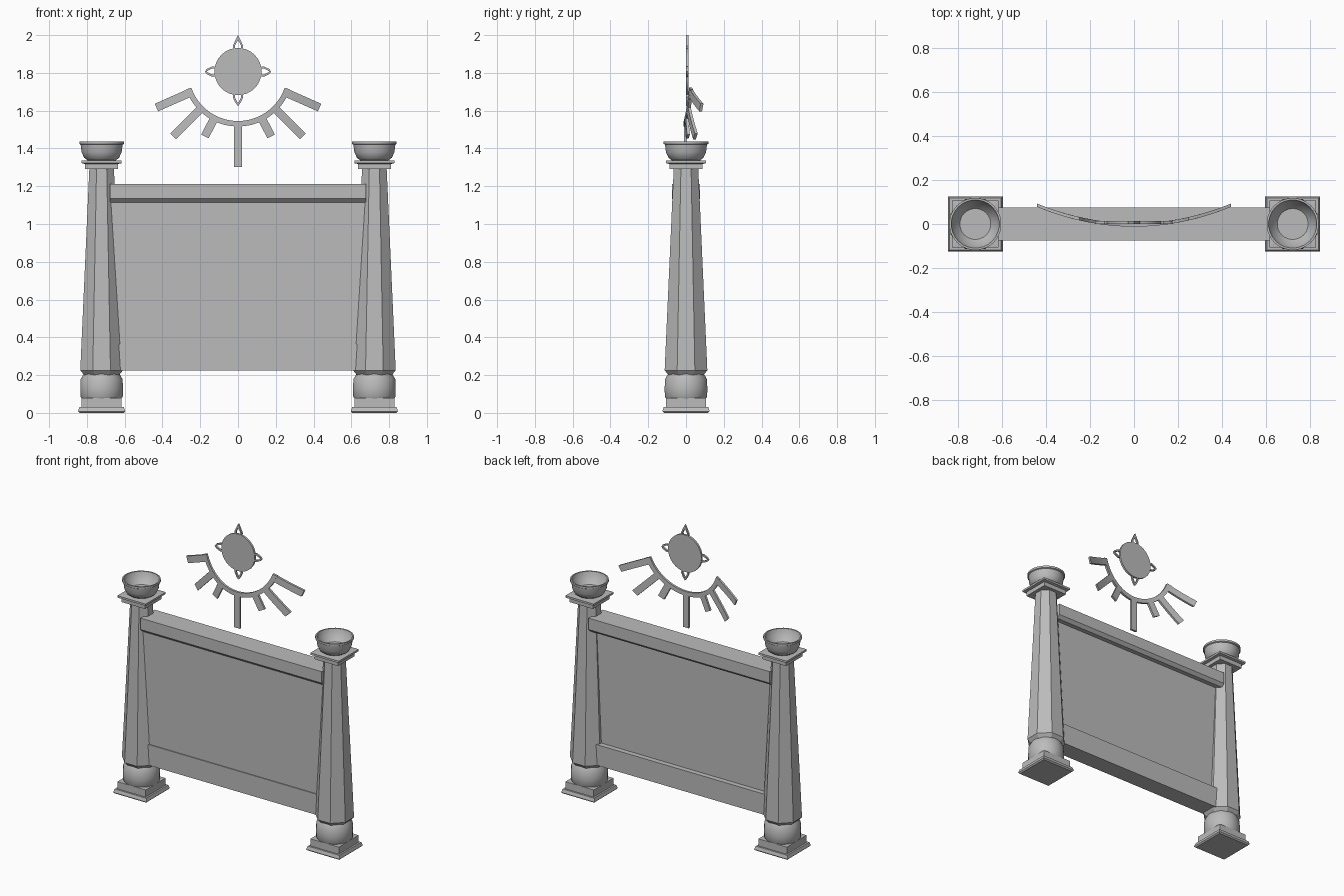
import bpy, bmesh, math
from math import sin, cos, pi, radians

cube = bpy.data.objects.get("Cube")
if cube:
    bpy.data.objects.remove(cube, do_unlink=True)

stone = bpy.data.materials.new("grey stone")
stone.use_nodes = True
GREY = (0.5, 0.5, 0.5, 1)
stone.diffuse_color = GREY
stone.node_tree.nodes["Principled BSDF"].inputs["Base Color"].default_value = GREY


def finish(name, bm, smooth=False):
    bmesh.ops.recalc_face_normals(bm, faces=bm.faces)
    mesh = bpy.data.meshes.new(name)
    bm.to_mesh(mesh)
    bm.free()
    mesh.materials.append(stone)
    obj = bpy.data.objects.new(name, mesh)
    bpy.context.collection.objects.link(obj)
    if smooth:
        bpy.ops.object.select_all(action='DESELECT')
        obj.select_set(True)
        bpy.context.view_layer.objects.active = obj
        bpy.ops.object.shade_smooth_by_angle(angle=radians(35))
    return obj


def turned(name, x, profile, sides, smooth=False):
    """Stack of regular rings (half width, z), flat side facing front, capped."""
    bm = bmesh.new()
    rings = []
    for r, z in profile:
        r /= cos(pi / sides)
        rings.append([bm.verts.new((x + r * cos((i + .5) * 2 * pi / sides),
                                    r * sin((i + .5) * 2 * pi / sides), z))
                      for i in range(sides)])
    for a, b in zip(rings, rings[1:]):
        for i in range(sides):
            j = (i + 1) % sides
            bm.faces.new((a[i], a[j], b[j], b[i]))
    bm.faces.new(rings[0])
    bm.faces.new(rings[-1])
    return finish(name, bm, smooth)


def bar(name, section, half_length):
    """Closed (y, z) section run along x."""
    bm = bmesh.new()
    ends = [[bm.verts.new((s * half_length, y, z)) for y, z in section] for s in (-1, 1)]
    for i in range(len(section)):
        j = (i + 1) % len(section)
        bm.faces.new((ends[0][i], ends[0][j], ends[1][j], ends[1][i]))
    for end in ends:
        bm.faces.new(end)
    return finish(name, bm)


CENTRE_Z = 1.807


def strip(name, side_a, side_b, depth, thick):
    """Solid ribbon between two (x, z) lines about the emblem centre."""
    bm = bmesh.new()
    rows = []
    for a, b in zip(side_a, side_b):
        rows.append([bm.verts.new((x, depth(x) + t, CENTRE_Z + z))
                     for (x, z), t in ((a, 0), (b, 0), (b, thick), (a, thick))])
    for p, q in zip(rows, rows[1:]):
        for i in range(4):
            j = (i + 1) % 4
            bm.faces.new((p[i], p[j], q[j], q[i]))
    bm.faces.new(rows[0])
    bm.faces.new(rows[-1])
    return finish(name, bm)


# Two matching pillars
for side, x in (("left", 0.722), ("right", -0.722)):
    turned(side + "_pillar_foot", x,
           [(.117, 0), (.125, .008), (.118, .03), (.106, .03), (.106, .078)], 4)
    turned(side + "_pillar_drum", x,
           [(.104, .074), (.112, .086), (.113, .13), (.111, .178), (.096, .205)], 28, True)
    turned(side + "_pillar_shaft", x,
           [(.092, .2), (.113, .225), (.065, 1.295)], 8)
    turned(side + "_pillar_cap", x,
           [(.088, 1.29), (.088, 1.318), (.106, 1.322), (.106, 1.335), (.07, 1.338)], 4)
    turned(side + "_bowl", x,
           [(.068, 1.333), (.092, 1.35), (.106, 1.38), (.111, 1.42), (.118, 1.424),
            (.118, 1.437), (.109, 1.437), (.1, 1.4), (.07, 1.365)], 28, True)

# Wall between the pillars
bar("wall_panel", [(-.054, .23), (.025, .23), (.025, 1.13), (-.054, 1.13)], .68)
bar("bottom_rail", [(-.06, .225), (.06, .225), (.06, .365), (-.06, .365)], .68)
bar("top_beam", [(-.055, 1.115), (.055, 1.115), (.075, 1.135), (.075, 1.212),
                 (-.075, 1.212), (-.075, 1.135)], .677)


# Sun disc with four pierced points
def flat(x):
    return 0.001


bm = bmesh.new()
rim = [bm.verts.new((.125 * cos(i * pi / 16), 0, CENTRE_Z + .125 * sin(i * pi / 16)))
       for i in range(32)]
face = bm.faces.new(rim)
back = bmesh.ops.extrude_face_region(bm, geom=[face])["geom"]
bmesh.ops.translate(bm, vec=(0, .014, 0),
                    verts=[v for v in back if isinstance(v, bmesh.types.BMVert)])
finish("sun_disc", bm, True)

for k, (label, tip) in enumerate((("left", .176), ("top", .193), ("right", .176), ("bottom", .183))):
    outer = [(.024, .118), (.028, .135), (.014, .165)]
    inner = [(.015, .118), (.017, .135), (.008, .154)]
    lines = []
    for half, end in ((outer, tip), (inner, .166)):
        path = half + [(0, end)] + [(-s, r) for s, r in reversed(half)]
        a = k * pi / 2
        lines.append([(r * cos(a) - s * sin(a), r * sin(a) + s * cos(a)) for s, r in path])
    strip("sun_point_" + label, *lines, flat, .012)


# Curved crescent with rays, bowed backwards at the sides
def bow(x):
    return -.012 + .46 * x * x


angles = [radians(-161 + 142 * i / 20) for i in range(21)]
strip("crescent", *[[(r * cos(a), r * sin(a)) for a in angles] for r in (.262, .291)], bow, .015)

rays = [(-90, .505)]
for angle, reach in ((-23.8, .472), (-45, .485), (-63, .386)):
    rays += [(angle, reach), (-180 - angle, reach)]
for n, (angle, reach) in enumerate(rays):
    a = radians(angle)
    radii = [.272 + (reach - .272) * i / 4 for i in range(5)]
    edges = [[(r * cos(a) - w * sin(a), r * sin(a) + w * cos(a)) for r in radii]
             for w in (-.022, .022)]
    strip("ray_%d" % (n + 1), *edges, bow, .015)
